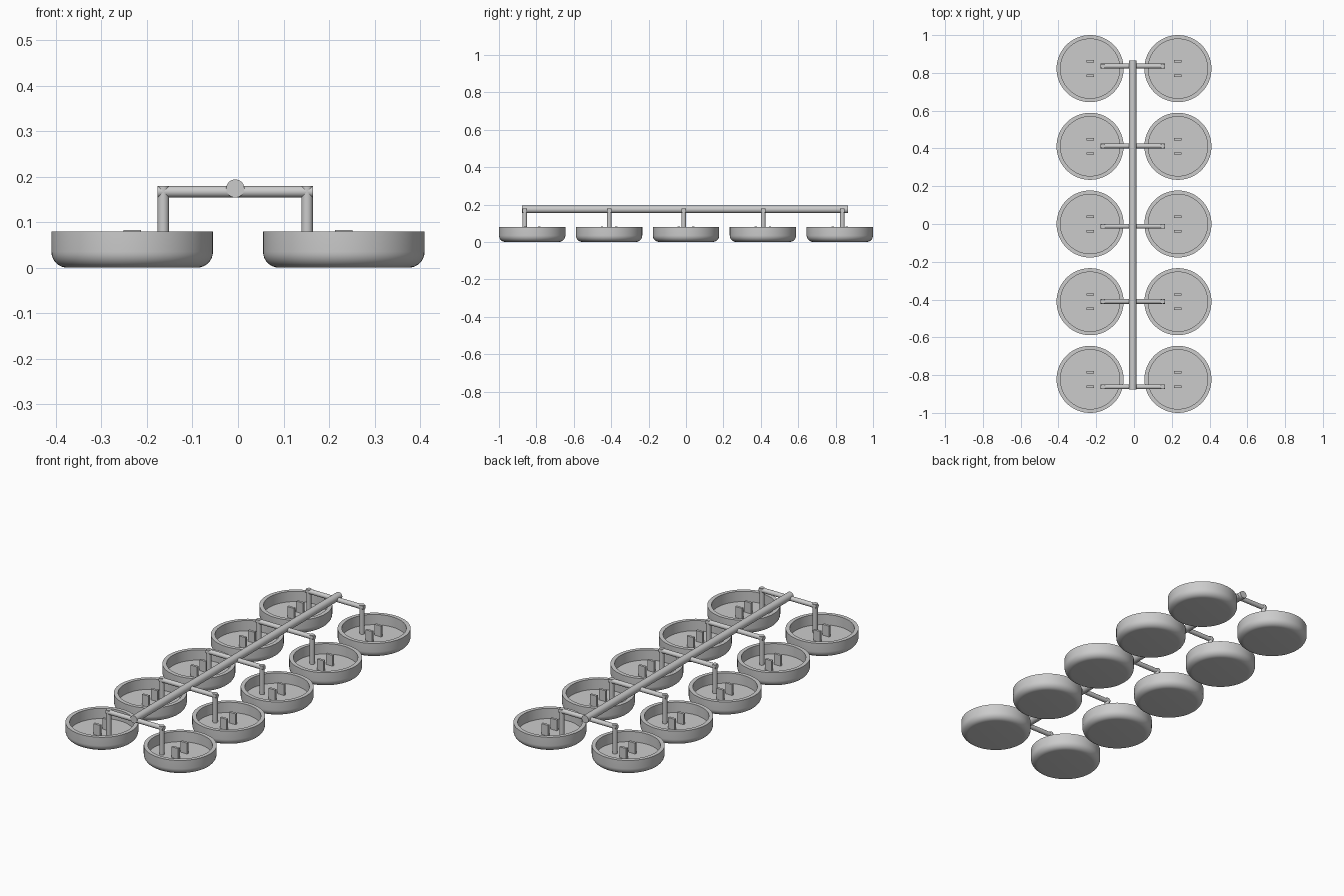
import bpy, bmesh, math
from mathutils import Vector

if "Cube" in bpy.data.objects:
    bpy.data.objects.remove(bpy.data.objects["Cube"])

GREY = (0.6, 0.6, 0.6, 1)
grey = bpy.data.materials.new("plain grey")
grey.use_nodes = True
grey.diffuse_color = GREY
grey.node_tree.nodes["Principled BSDF"].inputs["Base Color"].default_value = GREY


def finish(obj, name, smooth=True):
    obj.name = name
    obj.data.materials.append(grey)
    if smooth:
        bpy.ops.object.select_all(action='DESELECT')
        obj.select_set(True)
        bpy.context.view_layer.objects.active = obj
        bpy.ops.object.shade_smooth_by_angle(angle=math.radians(35))
    return obj


def tube(name, start, end, radius):
    a, b = Vector(start), Vector(end)
    bpy.ops.mesh.primitive_cylinder_add(vertices=32, radius=radius, depth=(b - a).length,
                                        location=(a + b) / 2)
    obj = bpy.context.object
    obj.rotation_euler = (b - a).to_track_quat('Z', 'Y').to_euler()
    return finish(obj, name)


def box(name, size, location):
    bpy.ops.mesh.primitive_cube_add(size=1, location=location)
    bpy.context.object.scale = size
    return finish(bpy.context.object, name, smooth=False)


# Open dish with a rounded base, spun from its cross-section
RADIUS, INNER, TOP, FLOOR, ROUND = 0.1775, 0.157, 0.08, 0.025, 0.035


def dish_mesh():
    profile = [(0, FLOOR), (INNER, FLOOR), (INNER, TOP), (RADIUS, TOP)]
    for i in range(9):
        t = math.radians(90 * i / 8)
        profile.append((RADIUS - ROUND + ROUND * math.cos(t), ROUND - ROUND * math.sin(t)))
    profile.append((0, 0))
    bm = bmesh.new()
    verts = [bm.verts.new((r, 0, z)) for r, z in profile]
    edges = [bm.edges.new(pair) for pair in zip(verts, verts[1:])]
    bmesh.ops.spin(bm, geom=verts + edges, axis=(0, 0, 1), cent=(0, 0, 0),
                   angle=math.tau, steps=64, use_duplicate=False)
    bmesh.ops.remove_doubles(bm, verts=bm.verts, dist=1e-5)
    bmesh.ops.recalc_face_normals(bm, faces=bm.faces)
    mesh = bpy.data.meshes.new("dish")
    bm.to_mesh(mesh)
    bm.free()
    return mesh


# Long rail joining all the arms
RAIL_X, ARM_Z, ARM_R = -0.006, 0.167, 0.0125
tube("rail", (RAIL_X, -0.876, 0.174), (RAIL_X, 0.865, 0.174), 0.02)

DISH_X, POST_REACH = 0.2325, 0.158
arm_rows = [-0.862, -0.41, -0.012, 0.413, 0.836]
for row, arm_y in enumerate(arm_rows):
    dish_y = (row - 2) * 0.41125
    # Cross arm
    reach = POST_REACH + ARM_R
    tube("cross_arm", (RAIL_X - reach, arm_y, ARM_Z), (RAIL_X + reach, arm_y, ARM_Z), ARM_R)
    for side, label in ((1, "left"), (-1, "right")):
        # Hanging post, dish and its pair of upright tabs
        post_x = RAIL_X + side * POST_REACH
        tube(label + "_post", (post_x, arm_y, FLOOR - 0.005), (post_x, arm_y, ARM_Z + ARM_R), ARM_R)
        dish = bpy.data.objects.new("dish", dish_mesh())
        bpy.context.collection.objects.link(dish)
        dish.location = (side * DISH_X, dish_y, 0)
        finish(dish, label + "_dish")
        for offset in (-0.038, 0.038):
            box(label + "_tab", (0.039, 0.013, 0.063),
                (side * DISH_X, dish_y + offset, 0.0515))
